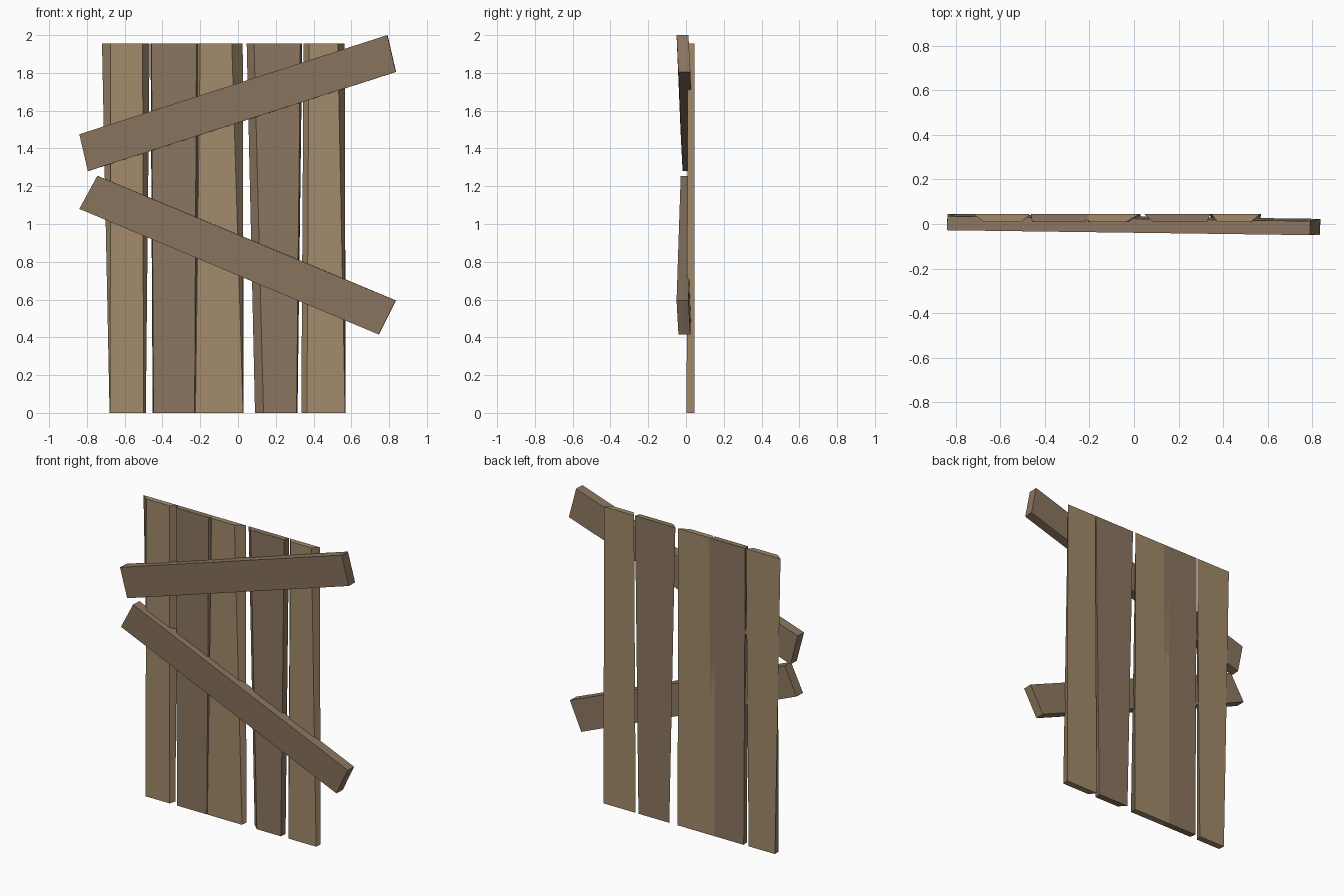
import bpy

if "Cube" in bpy.data.objects:
    bpy.data.objects.remove(bpy.data.objects["Cube"])


def material(name, rgb):
    m = bpy.data.materials.new(name)
    m.diffuse_color = (*rgb, 1)
    m.use_nodes = True
    m.node_tree.nodes["Principled BSDF"].inputs["Base Color"].default_value = m.diffuse_color
    return m


LIGHT = material("light_wood", (0.36, 0.255, 0.145))
DARK = material("dark_wood", (0.26, 0.18, 0.115))


def plank(name, front, back, mat):
    """Solid plank between two matching quads (counter-clockwise seen from the front)."""
    faces = [(0, 1, 2, 3), (7, 6, 5, 4)]
    faces += [(i, i + 4, (i + 1) % 4 + 4, (i + 1) % 4) for i in range(4)]
    me = bpy.data.meshes.new(name)
    me.from_pydata(front + back, [], faces)
    me.materials.append(mat)
    ob = bpy.data.objects.new(name, me)
    bpy.context.collection.objects.link(ob)


def board(name, bottom, top, mat):
    """Upright board; each end lists x of back left, front left, front right, back right."""
    z0, z1, y0, y1, yb = 0.0, 1.955, 0.003, 0.01, 0.045
    front = [(bottom[1], y0, z0), (bottom[2], y0, z0), (top[2], y1, z1), (top[1], y1, z1)]
    back = [(bottom[0], yb, z0), (bottom[3], yb, z0), (top[3], yb, z1), (top[0], yb, z1)]
    plank(name, front, back, mat)


def brace(name, corners, mat):
    """Slanted brace; corners (x, z): bottom left, bottom right, top right, top left."""
    ys = (-0.018, -0.04, -0.05, -0.028)
    front = [(x, y, z) for (x, z), y in zip(corners, ys)]
    back = [(x + 0.002, y + 0.063, z) for x, y, z in front]
    plank(name, front, back, mat)


# Upright boards, left to right
boards = [
    ((-0.68, -0.677, -0.50, -0.488), (-0.72, -0.675, -0.505, -0.468)),
    ((-0.452, -0.447, -0.23, -0.215), (-0.463, -0.458, -0.22, -0.20)),
    ((-0.24, -0.225, 0.027, 0.03), (-0.24, -0.20, -0.033, 0.025)),
    ((0.09, 0.135, 0.31, 0.315), (0.046, 0.085, 0.33, 0.34)),
    ((0.335, 0.365, 0.567, 0.57), (0.347, 0.375, 0.528, 0.565)),
]
for i, (bottom, top) in enumerate(boards):
    board(f"upright_board_{i + 1}", bottom, top, DARK if i % 2 else LIGHT)

# Slanted braces across the front
brace("upper_brace", [(-0.795, 1.28), (0.835, 1.805), (0.79, 2.0), (-0.84, 1.475)], DARK)
brace("lower_brace", [(-0.84, 1.08), (0.745, 0.415), (0.835, 0.595), (-0.745, 1.255)], DARK)
